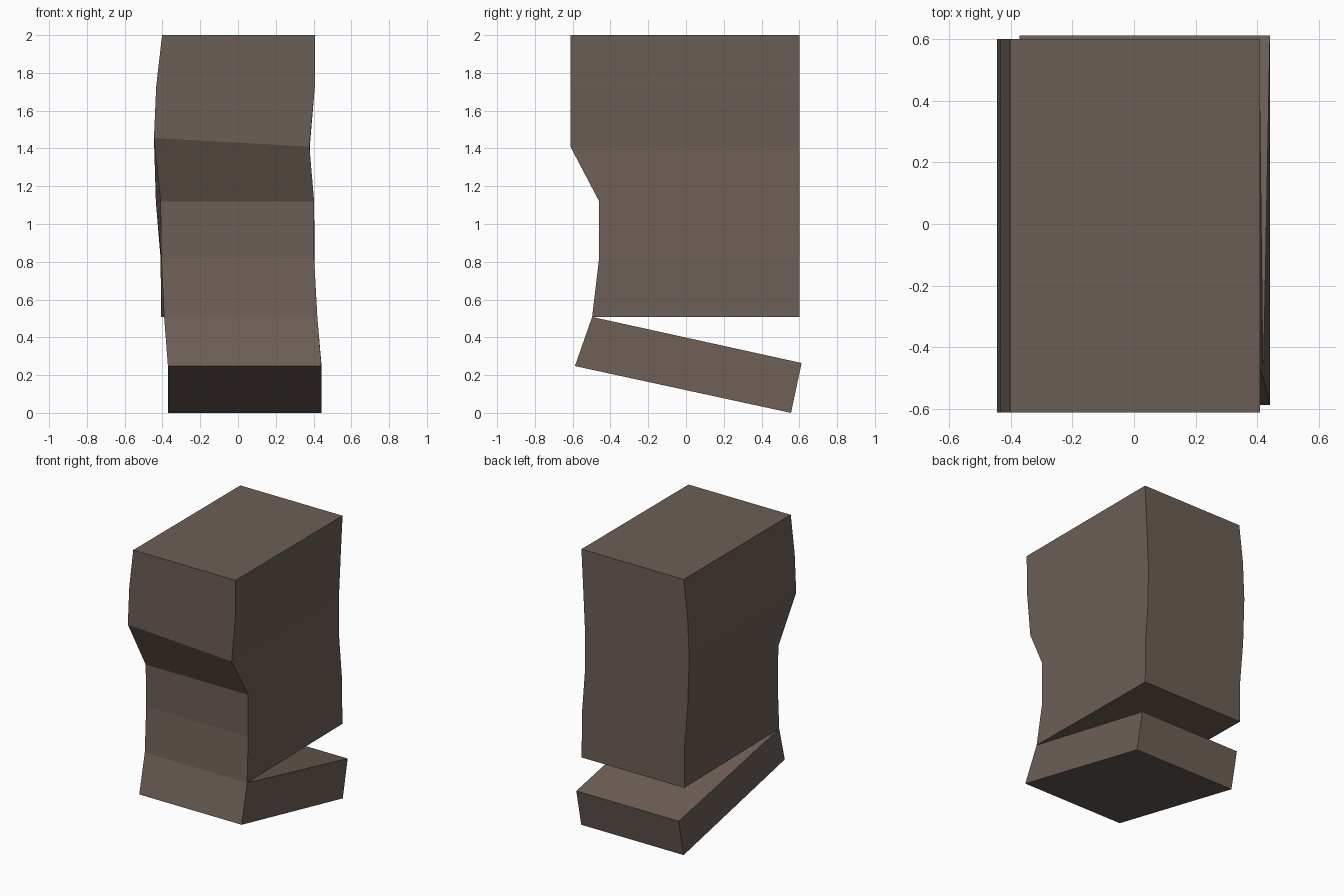
import bpy, bmesh

mat = bpy.data.materials.new("weathered brown")
mat.diffuse_color = (0.152, 0.113, 0.093, 1)


def loft(name, rings):
    """Closed block through a stack of four-cornered rings."""
    bm = bmesh.new()
    rows = [[bm.verts.new(p) for p in ring] for ring in rings]
    for a, b in zip(rows, rows[1:]):
        for i in range(4):
            j = (i + 1) % 4
            bm.faces.new((a[i], a[j], b[j], b[i]))
    bm.faces.new(rows[0])
    bm.faces.new(rows[-1])
    bmesh.ops.recalc_face_normals(bm, faces=bm.faces)
    me = bpy.data.meshes.new(name)
    bm.to_mesh(me)
    bm.free()
    me.materials.append(mat)
    ob = bpy.data.objects.new(name, me)
    bpy.context.collection.objects.link(ob)
    return ob


# Upper block: z left, z right, front y, front left/right x, back left/right x
sections = [
    (2.00, 2.00, -0.612, -0.402, 0.409, -0.402, 0.409),
    (1.73, 1.73, -0.612, -0.433, 0.407, -0.433, 0.395),
    (1.455, 1.41, -0.612, -0.445, 0.378, -0.445, 0.380),
    (1.12, 1.12, -0.460, -0.410, 0.403, -0.435, 0.382),
    (0.82, 0.82, -0.460, -0.406, 0.403, -0.410, 0.405),
    (0.508, 0.508, -0.497, -0.391, 0.420, -0.407, 0.407),
]
loft("upper_block", [
    [(fl, fy, zl), (fr, fy, zr), (br, 0.60, zr), (bl, 0.60, zl)]
    for zl, zr, fy, fl, fr, bl, br in sections])

# Hinged lower slab, dropping towards the back
loft("lower_slab", [
    [(-0.391, -0.497, 0.508), (0.420, -0.497, 0.508),
     (0.441, 0.612, 0.264), (-0.371, 0.612, 0.264)],
    [(-0.371, -0.588, 0.248), (0.441, -0.588, 0.248),
     (0.441, 0.556, 0.0), (-0.371, 0.556, 0.0)]])
